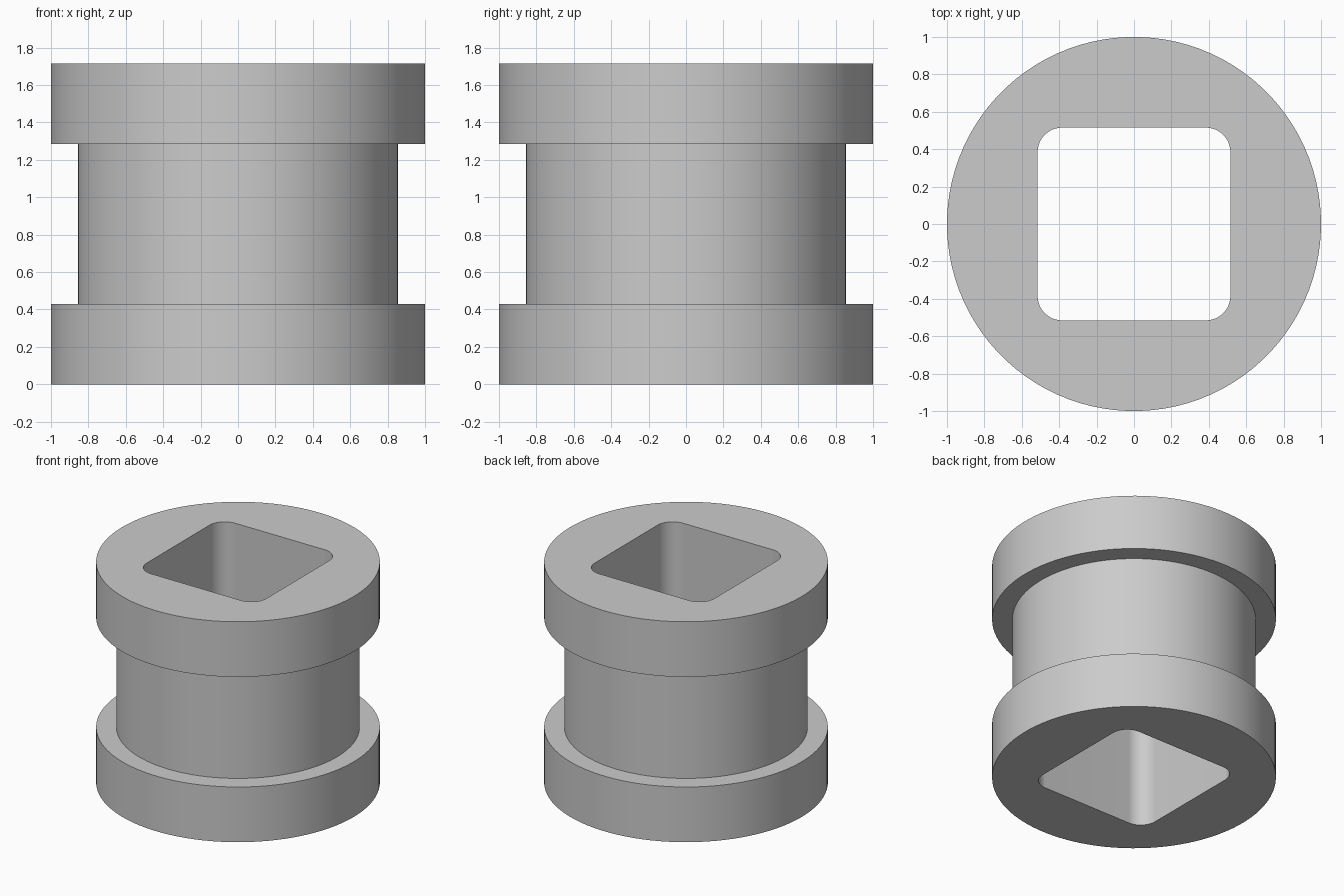
import bpy
import bmesh
from math import cos, sin, pi, radians

default = bpy.data.objects.get("Cube")
if default:
    bpy.data.objects.remove(default, do_unlink=True)

CORNER_STEPS = 24          # points per quarter turn
HEIGHT = 1.714
FLANGE = 0.429             # thickness of each end flange
CORE_RADIUS = 0.857
BORE, FILLET = 0.515, 0.13  # half width and corner radius of the square bore


def circle(bm, radius, z):
    count = 4 * CORNER_STEPS
    angles = [2 * pi * (i + 0.5) / count for i in range(count)]
    return [bm.verts.new((radius * cos(a), radius * sin(a), z)) for a in angles]


def rounded_square(bm, half, fillet, z):
    ring = []
    for corner in range(4):
        mid = pi / 4 + corner * pi / 2
        sx = 1 if cos(mid) > 0 else -1
        sy = 1 if sin(mid) > 0 else -1
        for i in range(CORNER_STEPS):
            a = (corner + i / (CORNER_STEPS - 1)) * pi / 2
            ring.append(bm.verts.new((sx * (half - fillet) + fillet * cos(a),
                                      sy * (half - fillet) + fillet * sin(a), z)))
    return ring


# Closed section: flange, groove, flange, then back down through the bore
bm = bmesh.new()
low, high = FLANGE, HEIGHT - FLANGE
profile = [(1, 0), (1, low), (CORE_RADIUS, low), (CORE_RADIUS, high), (1, high), (1, HEIGHT)]
rings = [circle(bm, r, z) for r, z in profile]
rings += [rounded_square(bm, BORE, FILLET, z) for z in (HEIGHT, 0)]
for k, ring in enumerate(rings):
    above = rings[(k + 1) % len(rings)]
    for i in range(len(ring)):
        j = (i + 1) % len(ring)
        bm.faces.new((ring[i], ring[j], above[j], above[i]))
bmesh.ops.recalc_face_normals(bm, faces=bm.faces)

mesh = bpy.data.meshes.new("flanged_bushing")
bm.to_mesh(mesh)
bm.free()

# Single grey material
grey = bpy.data.materials.new("light_grey")
grey.use_nodes = True
color = (0.6, 0.6, 0.6, 1)
grey.diffuse_color = color
grey.node_tree.nodes["Principled BSDF"].inputs["Base Color"].default_value = color
mesh.materials.append(grey)

bushing = bpy.data.objects.new("flanged_bushing", mesh)
bpy.context.collection.objects.link(bushing)
mesh.shade_smooth()
mesh.set_sharp_from_angle(angle=radians(30))
